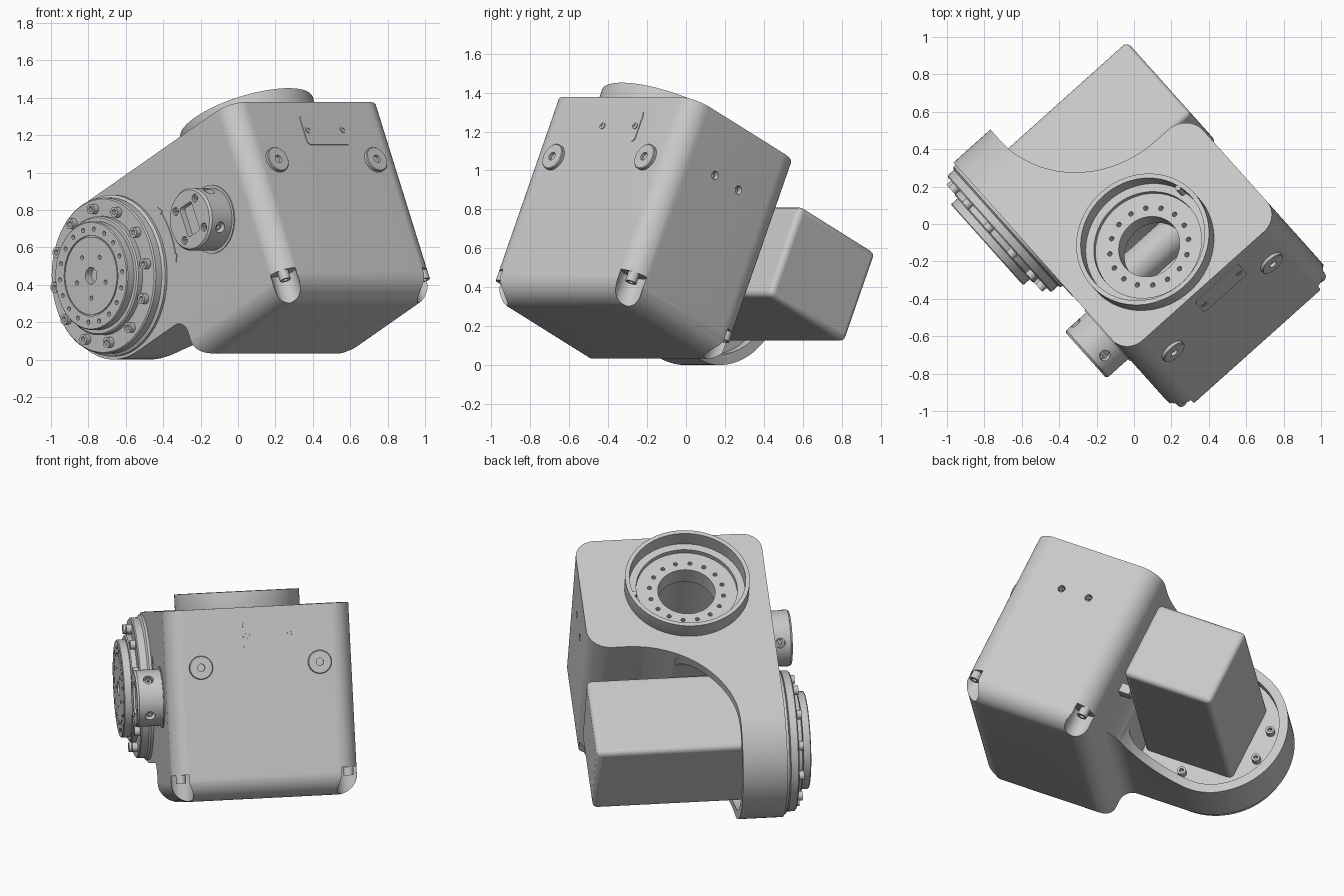
import bpy, bmesh, math
from mathutils import Matrix, Vector

if "Cube" in bpy.data.objects:
    bpy.data.objects.remove(bpy.data.objects["Cube"])

grey = bpy.data.materials.new("machine grey")
grey.use_nodes = True
COL = (0.58, 0.58, 0.58, 1)
grey.diffuse_color = COL
grey.node_tree.nodes["Principled BSDF"].inputs["Base Color"].default_value = COL

# Part axes: 0 = towards the flange, 1 = towards the plain face, 2 = towards the top ring
TILT = math.radians(25)
HX, HY = 0.667, 0.745
cs, sn = math.cos(TILT), math.sin(TILT)
FRAME = Matrix(((-HY, HX * cs, -HX * sn),
                (-HX, -HY * cs, HY * sn),
                (0, sn, cs))).to_4x4()
parts = []


def place(axis, u, v, h):
    return ((h, u, v), (u, h, v), (u, v, h))[axis]


def finish(name, bm):
    bmesh.ops.remove_doubles(bm, verts=bm.verts, dist=1e-5)
    bmesh.ops.recalc_face_normals(bm, faces=bm.faces)
    me = bpy.data.meshes.new(name)
    bm.to_mesh(me)
    bm.free()
    me.materials.append(grey)
    ob = bpy.data.objects.new(name, me)
    bpy.context.scene.collection.objects.link(ob)
    parts.append(ob)
    return ob


def rounded(corners, steps=14):
    """Polygon of (x, y, radius) with each corner turned into an arc."""
    out = []
    for i, (x, y, r) in enumerate(corners):
        p = Vector((x, y))
        if r == 0:
            out.append(p)
            continue
        d1 = (Vector(corners[i - 1][:2]) - p).normalized()
        d2 = (Vector(corners[(i + 1) % len(corners)][:2]) - p).normalized()
        half = d1.angle(d2) / 2
        mid = p + (d1 + d2).normalized() * (r / math.sin(half))
        s = p + d1 * (r / math.tan(half)) - mid
        e = p + d2 * (r / math.tan(half)) - mid
        sweep = s.angle_signed(e)
        for k in range(steps + 1):
            out.append(mid + Matrix.Rotation(-sweep * k / steps, 2) @ s)
    return out


def prism(name, pts, axis, lo, hi):
    bm = bmesh.new()
    a = [bm.verts.new(place(axis, p[0], p[1], lo)) for p in pts]
    b = [bm.verts.new(place(axis, p[0], p[1], hi)) for p in pts]
    bm.faces.new(a)
    bm.faces.new(b)
    for i in range(len(pts)):
        bm.faces.new((a[i - 1], a[i], b[i], b[i - 1]))
    return finish(name, bm)


def box_outline(u, v, du, dv, r):
    return rounded([(u + x * du, v + y * dv, r) for x, y in ((-1, -1), (1, -1), (1, 1), (-1, 1))], 5)


def revolve(name, profile, axis, centres, seg=64):
    """Turn a (radius, height) profile about the axis at every centre."""
    bm = bmesh.new()
    for cu, cv in centres:
        rings = []
        for r, h in profile:
            n = seg if r > 0 else 1
            rings.append([bm.verts.new(place(axis, cu + r * math.cos(math.tau * k / n),
                          cv + r * math.sin(math.tau * k / n), h)) for k in range(n)])
        for p, q in zip(rings, rings[1:]):
            for k in range(seg):
                vs = [p[k % len(p)], p[(k + 1) % len(p)], q[(k + 1) % len(q)], q[k % len(q)]]
                bm.faces.new(list(dict.fromkeys(vs)))
    return finish(name, bm)


def rod(name, r, lo, hi, axis, centres, seg=24):
    return revolve(name, [(0, lo), (r, lo), (r, hi), (0, hi)], axis, centres, seg)


def polar(cu, cv, r, degrees):
    t = math.radians(degrees)
    return (cu + r * math.cos(t), cv + r * math.sin(t))


def circle(cu, cv, r, n, start=0):
    return [polar(cu, cv, r, start + 360 * k / n) for k in range(n)]


def boolean(ob, other, op="DIFFERENCE"):
    mod = ob.modifiers.new("shape", "BOOLEAN")
    mod.object, mod.operation, mod.solver = other, op, "EXACT"
    bpy.context.view_layer.objects.active = ob
    bpy.ops.object.modifier_apply(modifier=mod.name)
    parts.remove(other)
    bpy.data.objects.remove(other)


def bolts(name, r, lo, hi, axis, centres):
    """Cap screws with a sunk socket at the hi end."""
    mid = (lo + hi) / 2
    return revolve(name, [(0, lo), (r, lo), (r, hi), (r * .5, hi), (r * .5, mid), (0, mid)],
                   axis, centres, 20)


FRONT, BACK, FACE, REAR = 0.50, -0.61, 1.03, 0.205
TOP, BOTTOM = 1.04, -0.095
HUB = (-0.21, 0.593)
RING = (0.02, 0.63)

# Housing: plan, side and end outlines intersected
body = prism("housing", rounded([(FRONT, FACE, .12), (BACK, FACE, .12), (BACK, REAR, .14),
             (.235, REAR, .62), (.235, -.8, 0), (FRONT, -.8, 0)], 20), 2, -.5, 1.5)
side = prism("side", rounded([(FACE, TOP, 0), (FACE, BOTTOM, .14), (REAR, BOTTOM, .10),
             (REAR, .145, .08), (-.658, .145, .4474), (-.658, TOP, .4474)], 24), 0, -1, 1)
boolean(body, side, "INTERSECT")
end = prism("end", rounded([(FRONT + .1, 1.3, 0), (FRONT + .1, .2, 0), (FRONT, .2, 0),
            (FRONT, BOTTOM, .12), (BACK, BOTTOM, .12), (BACK, .2, 0),
            (BACK - .1, .2, 0), (BACK - .1, 1.3, 0)]), 1, -1, 1.5)
boolean(body, end, "INTERSECT")

# Rear recess behind the arm
boolean(body, prism("recess", rounded([(.14, .20, .08), (-.603, .20, .392),
        (-.603, .985, .392), (.14, .985, .08)]), 0, -.7, .29))
# Bore under the ring, corner pockets, back holes
boolean(body, rod("bore", .30, .40, 1.2, 2, [RING], 64))
corners = [(FRONT - .056, FACE - .056), (BACK + .056, FACE - .056), (BACK + .06, REAR + .06)]
boolean(body, rod("pockets", .07, -.3, .065, 2, corners))
boolean(body, rod("back_holes", .022, BACK - .1, BACK + .05, 0, [(.725, .737), (.547, .737)]))
bolts("pocket_screws", .03, .075, .015, 2, corners)
bolts("back_screws", .016, BACK + .06, BACK + .02, 0, [(.725, .737), (.547, .737)])

# Top ring with sunken drilled floor
ring = revolve("top_ring", [(.17, .90), (.33, .90), (.37, 1.0), (.37, 1.135), (.345, 1.135),
               (.345, 1.01), (.17, 1.01), (.17, .90)], 2, [RING], 96)
boolean(ring, rod("ring_holes", .013, .95, 1.1, 2, circle(*RING, .22, 16, 11), 16))
rod("ring_key", .016, 1.0, 1.13, 2, [(RING[0] - .325, RING[1] - .09)], 16)
rod("inner_shaft", .10, -.3, .34, 0, [(.46, .55)], 32)

# Flange stack
revolve("flange_base", [(0, .47), (.432, .47), (.432, .515), (.417, .525), (.417, .568), (.41, .575),
        (.318, .575), (.318, .605), (.31, .612), (0, .612)], 0, [HUB], 96)
disc = revolve("output_disc", [(0, .59), (.29, .59), (.29, .655), (.285, .66), (.215, .66),
               (.215, .652), (.208, .652), (.208, .66), (.045, .66), (.045, .615), (0, .615)],
               0, [HUB], 96)
boolean(disc, rod("disc_holes", .012, .63, .7, 0,
        circle(*HUB, .25, 18) + circle(*HUB, .12, 5, 30), 14))
bolts("flange_bolts", .028, .56, .607, 0, circle(*HUB, .362, 12, 15))

# Rotation mark beside the flange
arc = [(r, t) for r, ts in ((.508, range(-12, 17, 4)), (.514, range(16, -13, -4))) for t in ts]
prism("rotation_mark", [polar(*HUB, r, t) for r, t in arc], 0, FRONT - .004, FRONT + .004)
for s, t in ((1, 16), (-1, -12)):
    tips = ((.497, t), (.525, t), (.511, t + 5 * s))
    prism("mark_tip", [polar(*HUB, r, q) for r, q in tips], 0, FRONT - .004, FRONT + .004)

# Side knob with window, face screws and radial holes
ku, kv = KNOB = (.634, .532)
knob = revolve("side_knob", [(0, .47), (.183, .47), (.183, FRONT + .006), (.168, FRONT + .006),
               (.168, .648), (.158, .66), (0, .66)], 0, [KNOB], 64)
boolean(knob, prism("window", box_outline(ku, kv, .05, .085, .015), 0, .625, .7))
boolean(knob, rod("face_holes", .022, .635, .7, 0, circle(ku, kv, .12, 4, 45), 16))
bolts("knob_screws", .017, .62, .65, 0, circle(ku, kv, .12, 4, 45))
for ang in (-40, 40, 140, 220):
    spin = (Matrix.Translation((0, ku, kv)) @ Matrix.Rotation(math.radians(ang), 4, "X")
            @ Matrix.Translation((0, -ku, -kv)))
    hole = rod("radial_hole", .03, ku + .13, ku + .25, 1, [(.585, kv)], 20)
    hole.data.transform(spin)
    boolean(knob, hole)
    bolts("radial_screw", .02, ku + .12, ku + .15, 1, [(.585, kv)]).data.transform(spin)

# Plain face: two washers and a cover plate
revolve("face_washers", [(0, FACE - .02), (.07, FACE - .02), (.07, FACE + .016), (.066, FACE + .02),
        (.022, FACE + .02), (.022, FACE + .002), (0, FACE + .002)], 1, [(.298, .695), (-.41, .695)], 40)
pu, pv = -.118, .873
prism("cover_plate", box_outline(pu, pv, .155, .087, .025), 1, FACE - .003, FACE + .004)
bolts("plate_screws", .018, FACE, FACE + .009, 1, [(pu - .125, pv), (pu + .125, pv)])

# Motor block behind the arm
motor = prism("motor_block", [(-.445, .335), (.13, .335), (.13, .843), (-.445, .843)], 0, -.622, .31)
bev = motor.modifiers.new("soft_edges", "BEVEL")
bev.width, bev.segments = .03, 4
bolts("recess_screws", .026, .30, .25, 0, [(-.15, .265), (-.53, .50), (-.15, .915), (-.53, .70)])
# Small connector on the rear wall
prism("connector", box_outline(-.33, .37, .03, .03, .005), 1, REAR - .07, REAR + .01)

# Shade, then tilt the whole assembly into place
bpy.ops.object.select_all(action="DESELECT")
for ob in parts:
    ob.matrix_world = FRAME
    ob.select_set(True)
bpy.context.view_layer.objects.active = body
bpy.ops.object.shade_smooth_by_angle(angle=math.radians(30))
